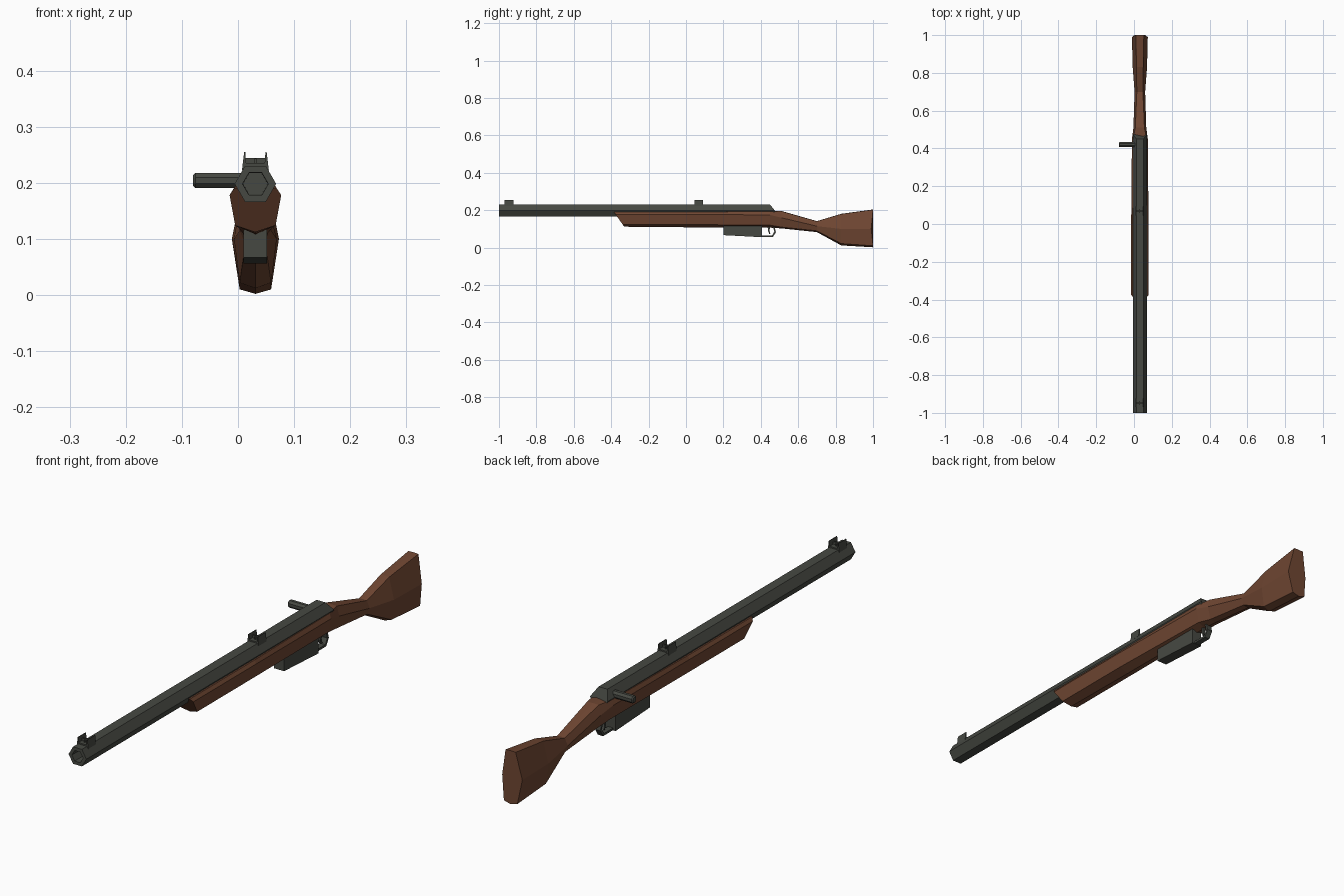
import bpy, bmesh, math

if "Cube" in bpy.data.objects:
    bpy.data.objects.remove(bpy.data.objects["Cube"])

CX, CZ = 0.031, 0.198   # barrel axis


def material(name, rgb):
    m = bpy.data.materials.new(name)
    m.diffuse_color = (*rgb, 1)
    m.use_nodes = True
    m.node_tree.nodes["Principled BSDF"].inputs["Base Color"].default_value = m.diffuse_color
    return m


WOOD = material("walnut_wood", (0.16, 0.062, 0.032))
METAL = material("dark_metal", (0.062, 0.066, 0.055))


def loft(name, rings, mat, closed=False):
    """Skin a list of equal-length point rings; cap the ends unless closed."""
    bm = bmesh.new()
    rows = [[bm.verts.new(p) for p in ring] for ring in rings]
    n = len(rows[0])
    pairs = list(zip(rows, rows[1:]))
    if closed:
        pairs.append((rows[-1], rows[0]))
    for a, b in pairs:
        for i in range(n):
            j = (i + 1) % n
            bm.faces.new((a[i], a[j], b[j], b[i]))
    if not closed:
        bm.faces.new(rows[0])
        bm.faces.new(rows[-1])
    bmesh.ops.recalc_face_normals(bm, faces=bm.faces)
    mesh = bpy.data.meshes.new(name)
    bm.to_mesh(mesh)
    bm.free()
    obj = bpy.data.objects.new(name, mesh)
    bpy.context.collection.objects.link(obj)
    mesh.materials.append(mat)
    return obj


def side_extrude(name, profile, half, mat, x=CX):
    """Extrude a (y, z) profile sideways."""
    return loft(name, [[(x + s * half, y, z) for y, z in profile] for s in (-1, 1)], mat)


def hexagon(r, y, slope=0.0):
    """Hexagon around the barrel axis, top leaning forward by slope."""
    pts = []
    for k in range(6):
        a = math.radians(60 * k)
        up = max(0, math.sin(a))
        pts.append((CX + r * math.cos(a), y - slope * up, CZ + r * math.sin(a)))
    return pts


# Barrel and receiver, with a sunken bore and a sloping rear
loft("barrel", [hexagon(0.022, -0.93), hexagon(0.023, -1.0), hexagon(0.037, -1.0),
                hexagon(0.037, 0.475, 0.029)], METAL)


# Stock: eight-point sections from fore-end to butt
def section(y, wt, zt, wm, zm, wl, zl, zb, lean=0.0, dish=0.0):
    half = [(wt, zt), (wm, zm), (wl, zl)]
    pts = [(0, zt + 0.001)] + half + [(0, zb)] + [(-w, z) for w, z in reversed(half)]
    return [(CX + x, y + lean * (zt - z) - (dish if z == zm else 0), z) for x, z in pts]


loft("stock", [
    section(-0.385, 0.038, 0.190, 0.046, 0.178, 0.036, 0.124, 0.112, lean=0.7),
    section(0.0, 0.038, 0.190, 0.046, 0.178, 0.036, 0.124, 0.109),
    section(0.45, 0.036, 0.194, 0.042, 0.175, 0.030, 0.120, 0.107),
    section(0.51, 0.024, 0.195, 0.034, 0.160, 0.022, 0.110, 0.103),
    section(0.70, 0.016, 0.141, 0.028, 0.115, 0.018, 0.090, 0.083),
    section(0.83, 0.018, 0.180, 0.038, 0.100, 0.028, 0.022, 0.012),
    section(1.0, 0.021, 0.203, 0.042, 0.100, 0.028, 0.010, 0.002, dish=0.01),
], WOOD)

# Magazine
side_extrude("magazine", [(0.2, 0.13), (0.2, 0.067), (0.405, 0.056), (0.405, 0.13)], 0.021, METAL)

# Trigger guard strap and trigger
outer = [(0.40, 0.057), (0.465, 0.057), (0.481, 0.083), (0.473, 0.112)]
inner = [(0.465, 0.112), (0.472, 0.085), (0.460, 0.065), (0.40, 0.065)]
side_extrude("trigger_guard", outer + inner, 0.011, METAL)
side_extrude("trigger", [(0.436, 0.115), (0.439, 0.088), (0.446, 0.072), (0.451, 0.073),
                         (0.447, 0.09), (0.449, 0.115)], 0.005, METAL)


# Bolt handle with a chamfered tip
def handle_ring(x, r):
    return [(x, 0.42 + r * math.cos(math.pi * (k + 0.5) / 4),
             0.204 + r * math.sin(math.pi * (k + 0.5) / 4)) for k in range(8)]


loft("bolt_handle", [handle_ring(-0.080, 0.010), handle_ring(-0.076, 0.0145),
                     handle_ring(CX, 0.0145)], METAL)

# Front and rear sights: base, centre post and two tapered wings
for label, y0 in (("front", -0.97), ("rear", 0.045)):
    y1 = y0 + 0.047

    def box_profile(z0, z1, a=y0, b=y1):
        return [(a, z0), (b, z0), (b, z1), (a, z1)]

    side_extrude(label + "_sight_base", box_profile(0.222, 0.235), 0.02, METAL)
    side_extrude(label + "_sight_plate", box_profile(0.23, 0.244, y0 + 0.02, y0 + 0.026),
                 0.02, METAL)
    side_extrude(label + "_sight_post", box_profile(0.23, 0.243, y0 + 0.012, y0 + 0.034),
                 0.002, METAL)
    for s, side in ((-1, "left"), (1, "right")):
        wing = [(0.024, 0.222), (0.020, 0.255), (0.018, 0.255), (0.016, 0.228)]
        loft(f"{label}_sight_wing_{side}",
             [[(CX + s * x, y, z) for x, z in wing] for y in (y0, y1)], METAL)
